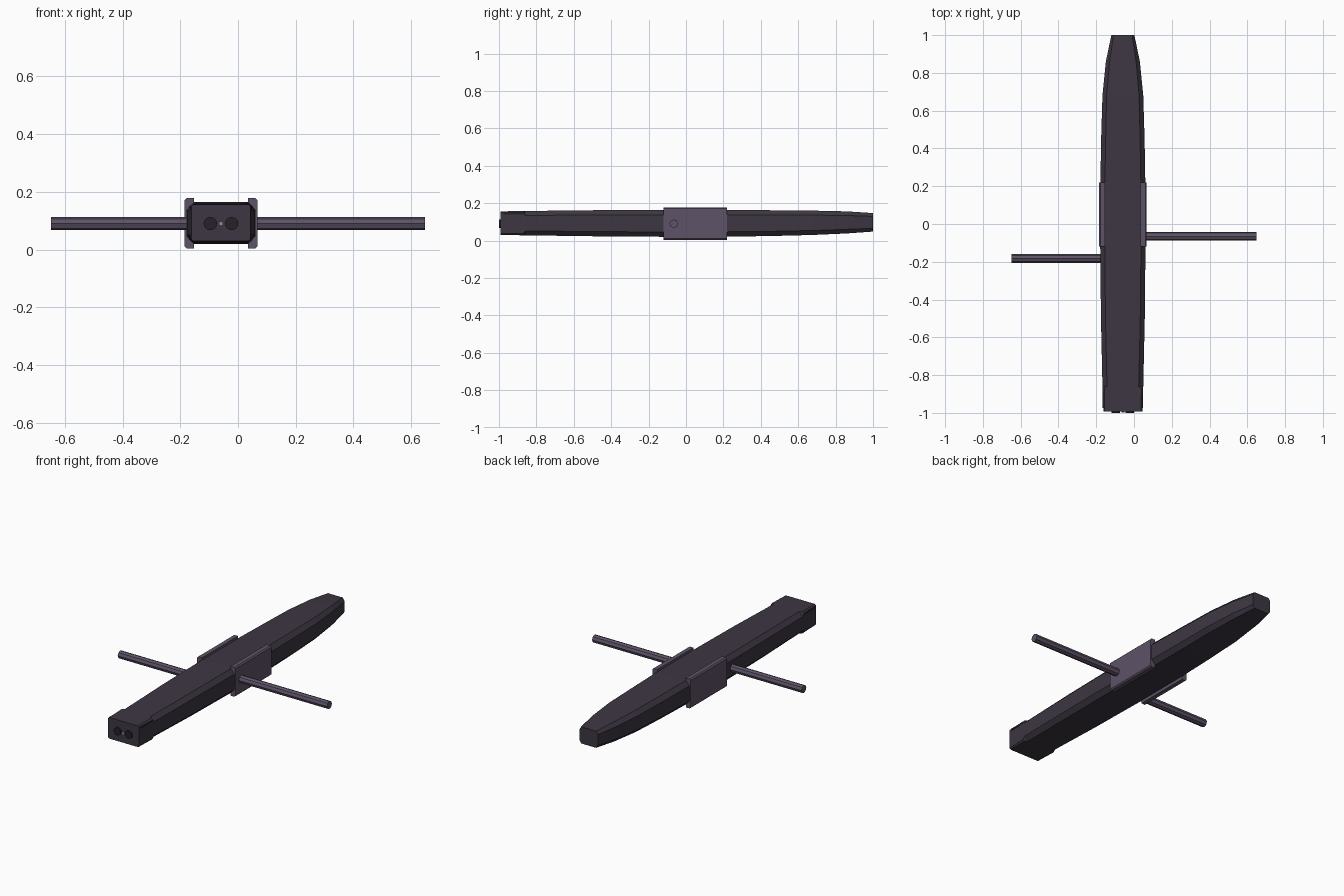
import bpy, bmesh, math

if "Cube" in bpy.data.objects:
    bpy.data.objects.remove(bpy.data.objects["Cube"])

CX = -0.059   # hull centreline
CZ = 0.09     # rod and nozzle height


def material(name, rgb):
    m = bpy.data.materials.new(name)
    m.diffuse_color = (*rgb, 1)
    m.use_nodes = True
    m.node_tree.nodes["Principled BSDF"].inputs["Base Color"].default_value = m.diffuse_color
    return m


HULL = material("dark_hull", (0.046, 0.037, 0.054))
TRIM = material("purple_trim", (0.11, 0.085, 0.135))
DARK = material("nozzle_dark", (0.018, 0.015, 0.021))
LIGHT = material("pale_lamp", (0.3, 0.27, 0.33))


def finish(name, bm, mat):
    bmesh.ops.recalc_face_normals(bm, faces=bm.faces)
    mesh = bpy.data.meshes.new(name)
    bm.to_mesh(mesh)
    bm.free()
    mesh.materials.append(mat)
    ob = bpy.data.objects.new(name, mesh)
    bpy.context.collection.objects.link(ob)
    return ob


def loft(name, sections, mat):
    """Octagonal sections: y, half width, bottom, top, chamfer width, chamfer height."""
    bm = bmesh.new()
    rings = []
    for y, w, b, t, c, h in sections:
        pts = [(w - c, b), (w, b + h), (w, t - h), (w - c, t),
               (c - w, t), (-w, t - h), (-w, b + h), (c - w, b)]
        rings.append([bm.verts.new((CX + x, y, z)) for x, z in pts])
    for a, d in zip(rings, rings[1:]):
        for i in range(8):
            j = (i + 1) % 8
            bm.faces.new((a[i], a[j], d[j], d[i]))
    bm.faces.new(rings[0])
    bm.faces.new(rings[-1])
    return finish(name, bm, mat)


def cylinder(name, a, b, radius, sides, mat):
    """Cylinder along x or y between two points."""
    axis = 0 if a[0] != b[0] else 1
    bm = bmesh.new()
    rings = []
    for p in (a, b):
        ring = []
        for i in range(sides):
            t = 2 * math.pi * i / sides
            u, v = radius * math.cos(t), radius * math.sin(t)
            off = (0, u, v) if axis == 0 else (u, 0, v)
            ring.append(bm.verts.new([p[k] + off[k] for k in range(3)]))
        rings.append(ring)
    for i in range(sides):
        j = (i + 1) % sides
        bm.faces.new((rings[0][i], rings[0][j], rings[1][j], rings[1][i]))
    bm.faces.new(rings[0])
    bm.faces.new(rings[1])
    return finish(name, bm, mat)


# Long chamfered hull; squarer at the nozzle end, tapered at the far end
loft("hull", [
    (-0.992, 0.103, 0.030, 0.156, 0.007, 0.007),
    (-0.870, 0.107, 0.028, 0.158, 0.009, 0.009),
    (-0.860, 0.108, 0.028, 0.158, 0.024, 0.024),
    (-0.500, 0.116, 0.023, 0.162, 0.024, 0.025),
    (-0.100, 0.120, 0.020, 0.164, 0.024, 0.026),
    (0.220, 0.119, 0.021, 0.164, 0.024, 0.026),
    (0.450, 0.115, 0.024, 0.162, 0.024, 0.025),
    (0.680, 0.108, 0.030, 0.160, 0.022, 0.024),
    (0.860, 0.090, 0.038, 0.156, 0.020, 0.022),
    (1.000, 0.061, 0.048, 0.147, 0.012, 0.018),
], HULL)

# Bevelled plates on both flanks, and thin slots near the nozzle end
for side, s in (("left", -1), ("right", 1)):
    bm = bmesh.new()
    prof = [(0.094, 0.003), (0.119, 0.003), (0.126, 0.010),
            (0.126, 0.171), (0.119, 0.178), (0.094, 0.178)]
    face = bm.faces.new([bm.verts.new((CX + s * x, -0.12, z)) for x, z in prof])
    out = bmesh.ops.extrude_face_region(bm, geom=[face], use_keep_orig=True)
    moved = [g for g in out["geom"] if isinstance(g, bmesh.types.BMVert)]
    bmesh.ops.translate(bm, verts=moved, vec=(0, 0.34, 0))
    finish(side + "_plate", bm, TRIM)

    bm = bmesh.new()
    bmesh.ops.create_cube(bm, size=1)
    for v in bm.verts:
        v.co = (CX + s * 0.104 + v.co.x * 0.006, -0.925 + v.co.y * 0.10, 0.143 + v.co.z * 0.010)
    finish(side + "_slot", bm, DARK)

# Staggered side rods
cylinder("right_rod", (0.04, -0.065, CZ), (0.648, -0.065, CZ), 0.023, 8, TRIM)
cylinder("left_rod", (-0.15, -0.183, CZ), (-0.648, -0.183, CZ), 0.023, 8, TRIM)

# Twin nozzles with a small lamp between them
for side, s in (("left", -1), ("right", 1)):
    x = CX + s * 0.037
    cylinder(side + "_nozzle", (x, -1.0, CZ), (x, -0.97, CZ), 0.023, 16, DARK)
cylinder("centre_lamp", (CX, -0.998, CZ), (CX, -0.97, CZ), 0.008, 10, LIGHT)
